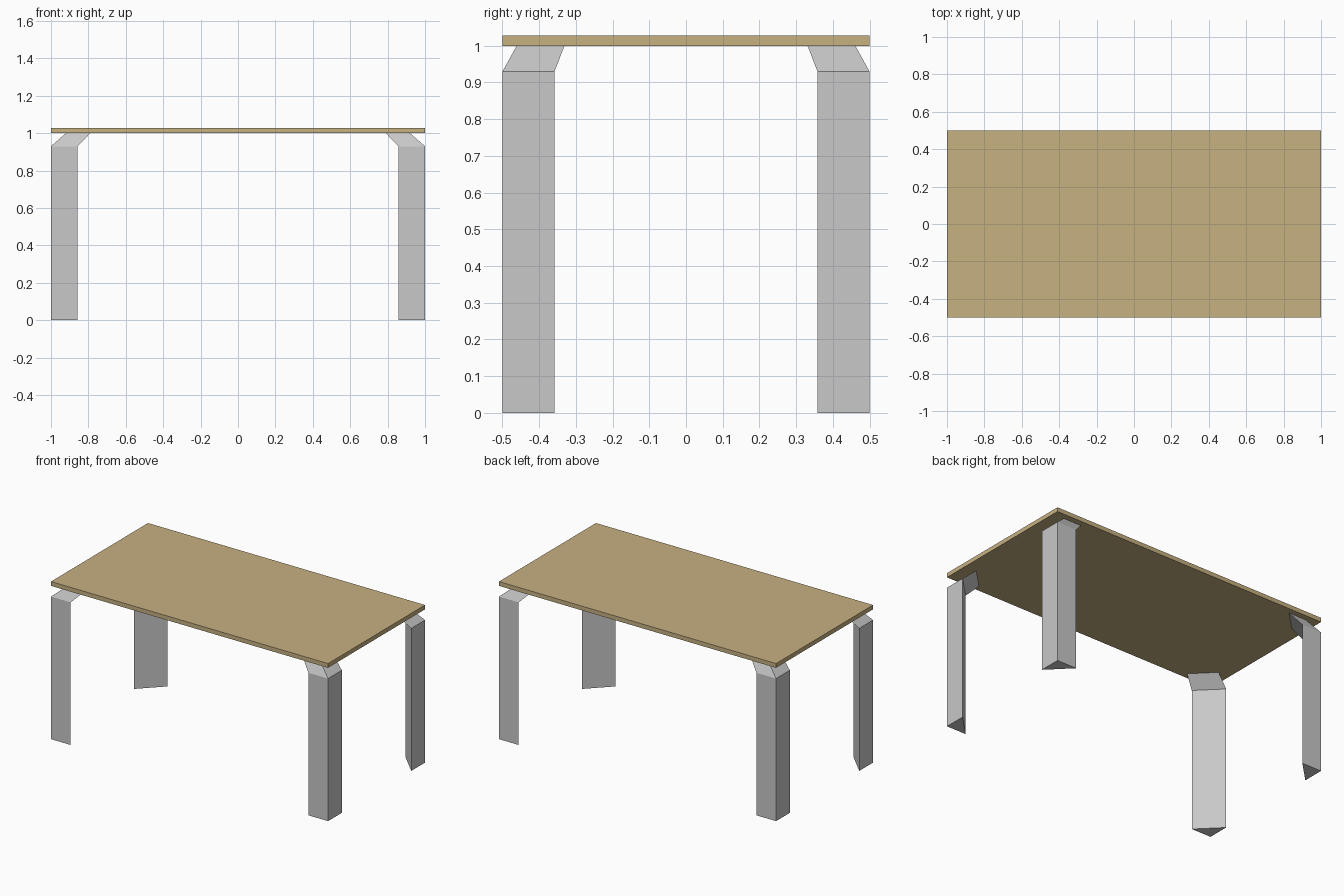
import bpy
import bmesh

cube = bpy.data.objects.get("Cube")
if cube:
    bpy.data.objects.remove(cube, do_unlink=True)


def make_material(name, rgb):
    mat = bpy.data.materials.new(name)
    mat.use_nodes = True
    color = (*rgb, 1.0)
    mat.diffuse_color = color
    mat.node_tree.nodes["Principled BSDF"].inputs["Base Color"].default_value = color
    return mat


def finish(name, bm, mat):
    bmesh.ops.recalc_face_normals(bm, faces=bm.faces)
    mesh = bpy.data.meshes.new(name)
    bm.to_mesh(mesh)
    bm.free()
    mesh.materials.append(mat)
    obj = bpy.data.objects.new(name, mesh)
    bpy.context.collection.objects.link(obj)
    return obj


wood = make_material("tan wood", (0.57, 0.44, 0.22))
metal = make_material("light grey metal", (0.58, 0.58, 0.58))

HALF_X, HALF_Y = 1.0, 0.5
NECK_Z, TOP_Z, THICKNESS = 0.93, 1.0, 0.028

# Thin rectangular top
bm = bmesh.new()
bmesh.ops.create_cube(bm, size=1)
bmesh.ops.scale(bm, vec=(2 * HALF_X, 2 * HALF_Y, THICKNESS), verts=bm.verts)
bmesh.ops.translate(bm, vec=(0, 0, TOP_Z + THICKNESS / 2), verts=bm.verts)
finish("table_top", bm, wood)


def triangle(bm, sx, sy, x, y, size, z):
    """Right-angled section with its corner facing outward."""
    points = [(x, y), (x - size, y), (x, y - size)]
    return [bm.verts.new((sx * px, sy * py, z)) for px, py in points]


def make_leg(name, sx, sy):
    # Triangular post with a neck leaning inward under the top
    bm = bmesh.new()
    rings = [
        triangle(bm, sx, sy, HALF_X, HALF_Y, 0.142, 0),
        triangle(bm, sx, sy, HALF_X, HALF_Y, 0.142, NECK_Z),
        triangle(bm, sx, sy, 0.92, 0.461, 0.13, TOP_Z),
    ]
    for low, high in zip(rings, rings[1:]):
        for i in range(3):
            j = (i + 1) % 3
            bm.faces.new((low[i], low[j], high[j], high[i]))
    bm.faces.new(rings[0])
    bm.faces.new(rings[-1])
    finish(name, bm, metal)


# One leg at each corner
for end, sy in (("front", -1), ("back", 1)):
    for side, sx in (("left", 1), ("right", -1)):
        make_leg(f"{end}_{side}_leg", sx, sy)
